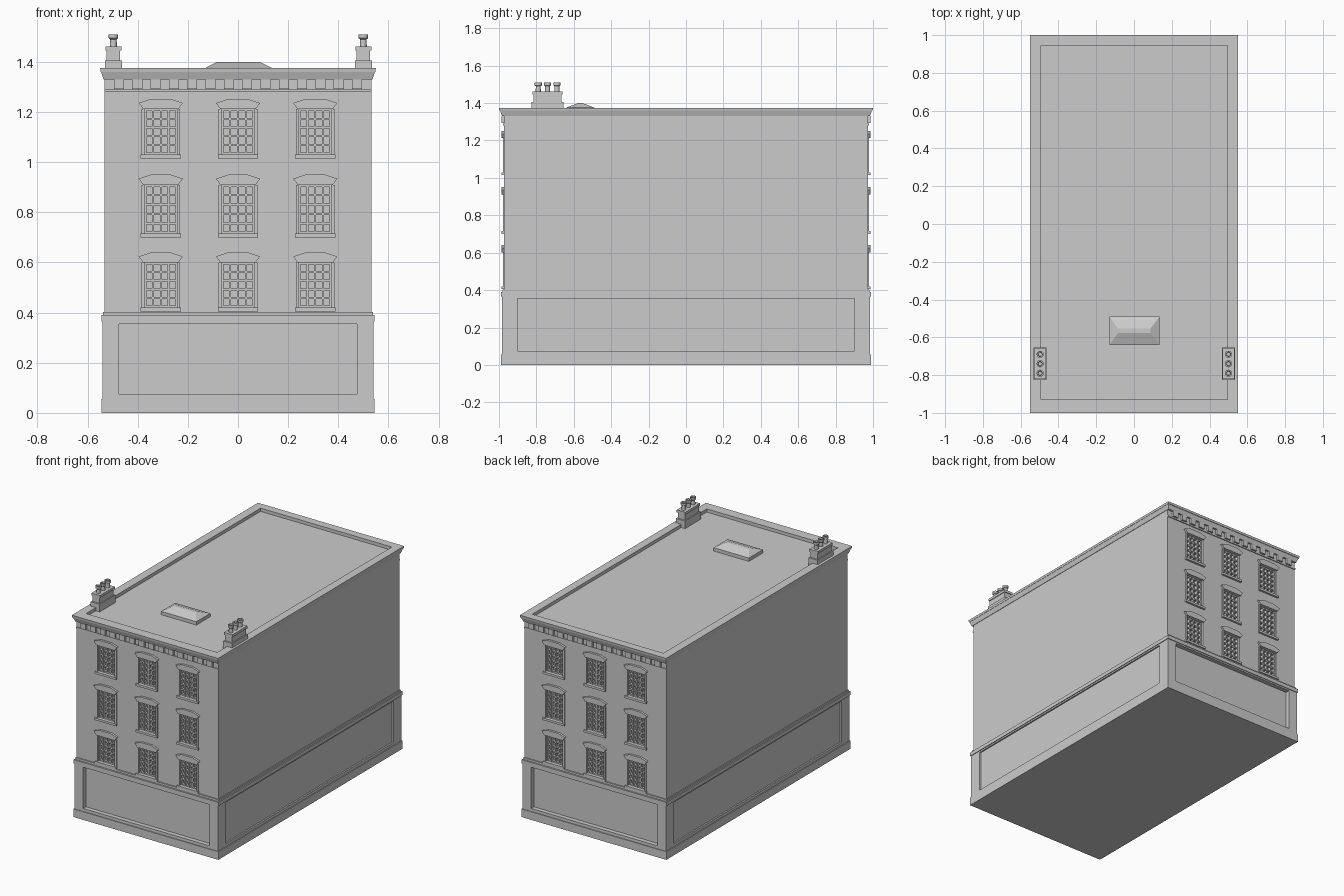
import bpy, bmesh, math
from mathutils import Vector, Matrix

cube = bpy.data.objects.get("Cube")
if cube:
    bpy.data.objects.remove(cube, do_unlink=True)

GREY = (0.6, 0.6, 0.6, 1)
stone = bpy.data.materials.new("plain grey stone")
stone.use_nodes = True
stone.diffuse_color = GREY
bsdf = stone.node_tree.nodes["Principled BSDF"]
bsdf.inputs["Base Color"].default_value = GREY
bsdf.inputs["Roughness"].default_value = 0.8


def finish(name, bm, smooth=False):
    bmesh.ops.recalc_face_normals(bm, faces=bm.faces)
    mesh = bpy.data.meshes.new(name)
    bm.to_mesh(mesh)
    bm.free()
    mesh.materials.append(stone)
    obj = bpy.data.objects.new(name, mesh)
    bpy.context.collection.objects.link(obj)
    if smooth:
        bpy.ops.object.select_all(action="DESELECT")
        obj.select_set(True)
        bpy.context.view_layer.objects.active = obj
        bpy.ops.object.shade_smooth_by_angle(angle=math.radians(40))
    return obj


def add_box(bm, x0, x1, y0, y1, z0, z1, flare=0):
    """Box whose top can spread outwards by flare."""
    centre = Vector((x0 + x1, y0 + y1, z0 + z1)) / 2
    size = Vector((x1 - x0, y1 - y0, z1 - z0))
    verts = bmesh.ops.create_cube(bm, size=1)["verts"]
    for v in verts:
        top = flare if v.co.z > 0 else 0
        spread = Vector((math.copysign(top, v.co.x), math.copysign(top, v.co.y), 0))
        v.co = centre + v.co * size + spread


def add_prism(bm, outline, y0, y1):
    """Outline in x and z, extended along y."""
    face = bm.faces.new([bm.verts.new((x, y0, z)) for x, z in outline])
    new = bmesh.ops.extrude_face_region(bm, geom=[face])["geom"]
    moved = [g for g in new if isinstance(g, bmesh.types.BMVert)]
    bmesh.ops.translate(bm, verts=moved, vec=(0, y1 - y0, 0))


def cut(bm, axis, places):
    for place in places:
        normal = Vector((0, 0, 0))
        normal[axis] = 1
        bmesh.ops.bisect_plane(bm, geom=bm.verts[:] + bm.edges[:] + bm.faces[:],
                               plane_co=normal * place, plane_no=normal)


def recess(bm, chosen, depth):
    """Push every chosen face inwards, keeping its side walls."""
    bm.normal_update()
    faces = [f for f in bm.faces if chosen(f.calc_center_median(), f.normal)]
    for f in bmesh.ops.extrude_discrete_faces(bm, faces=faces)["faces"]:
        f.normal_update()
        bmesh.ops.translate(bm, verts=f.verts[:], vec=f.normal * -depth)


# Ground floor with a shallow sunken panel on each side
bm = bmesh.new()
add_box(bm, -.54, .54, -.985, .985, 0, .37)
cut(bm, 0, (-.475, .475))
cut(bm, 1, (-.9, .9))
cut(bm, 2, (.075, .355))
mid = lambda c: .075 < c.z < .355
recess(bm, lambda c, n: abs(n.y) > .9 and mid(c) and abs(c.x) < .47, .03)
recess(bm, lambda c, n: abs(n.x) > .9 and abs(c.x) > .53 and mid(c) and abs(c.y) < .89, .01)
finish("ground_floor", bm)

bm = bmesh.new()
add_box(bm, -.545, .545, -.99, .99, 0, .055)
finish("plinth", bm)

bm = bmesh.new()
add_box(bm, -.545, .545, -.99, .99, .365, .39)
add_box(bm, -.538, .538, -.98, .98, .385, .403)
finish("string_course", bm)

# Upper walls with window openings at the front and back
COLUMNS = (-.308, 0, .308)
FLOORS = ((.42, .6), (.715, .91), (1.03, 1.212))
HALF = .066
WALL = .972
bm = bmesh.new()
add_box(bm, -.533, .533, -WALL, WALL, .39, 1.34)
cut(bm, 0, [c + s * HALF for c in COLUMNS for s in (-1, 1)])
cut(bm, 2, [z for floor in FLOORS for z in floor])
recess(bm, lambda c, n: abs(n.y) > .9
       and any(abs(c.x - x) < HALF for x in COLUMNS)
       and any(a < c.z < b for a, b in FLOORS), .03)
finish("upper_walls", bm)


# Window joinery, surrounds and eaves blocks, repeated on both ends
def facade(side):
    bars, trims, lintels, blocks = (bmesh.new() for _ in range(4))
    for x in COLUMNS:
        for low, high in FLOORS:
            for i in range(5):
                bx = x - HALF + .004 + i * (2 * HALF - .008) / 4
                add_box(bars, bx - .004, bx + .004, -WALL + .008, -WALL + .031, low, high)
            for i in range(6):
                bz = low + .004 + i * (high - low - .008) / 5
                add_box(bars, x - HALF, x + HALF, -WALL + .01, -WALL + .031, bz - .004, bz + .004)
            for s in (-1, 1):
                jamb = x + s * (HALF + .005)
                add_box(trims, jamb - .006, jamb + .006, -WALL - .006, -WALL + .01, low, high)
            add_box(trims, x - .08, x + .08, -WALL - .014, -WALL + .01, low - .015, low)
            outline = [(x - .07, high), (x + .07, high), (x + .088, high + .024),
                       (x + .04, high + .04), (x - .04, high + .04), (x - .088, high + .024)]
            add_prism(lintels, outline, -WALL - .014, -WALL + .01)
    for i in range(14):
        x = -.475 + i * .95 / 13
        add_box(blocks, x - .02, x + .02, -WALL - .014, -WALL + .01, 1.293, 1.33)
    add_box(blocks, -.533, .533, -WALL - .006, -WALL + .01, 1.28, 1.29)
    end = "front" if side == 0 else "back"
    for part, mesh in (("window_bars", bars), ("window_trim", trims),
                       ("lintels", lintels), ("eaves_blocks", blocks)):
        mesh.transform(Matrix.Rotation(side * math.pi, 4, "Z"))
        finish(end + "_" + part, mesh)


facade(0)
facade(1)

# Flared cornice and parapet around a sunken roof
bm = bmesh.new()
add_box(bm, -.536, .536, -.984, .984, 1.33, 1.365, .012)
add_box(bm, -.548, .548, -.998, .998, 1.36, 1.375, .002)
cut(bm, 0, (-.492, .495))
cut(bm, 1, (-.93, .945))
recess(bm, lambda c, n: n.z > .9 and c.z > 1.37 and abs(c.x) < .4 and abs(c.y) < .9, .022)
# Drop the hidden lower deck so that the roof surface stays clear
hidden = [f for f in bm.faces if abs(f.normal.z) > .9 and abs(f.calc_center_median().x) < .4
          and abs(f.calc_center_median().y) < .9 and 1.355 < f.calc_center_median().z < 1.37
          and abs(f.calc_center_median().z - 1.353) > .004]
bmesh.ops.delete(bm, geom=hidden, context="FACES_ONLY")
finish("cornice_and_roof", bm)

# Hipped skylight
bm = bmesh.new()
add_box(bm, -.13, .135, -.64, -.49, 1.35, 1.376)
add_box(bm, -.13, .135, -.64, -.49, 1.376, 1.4)
for v in bm.verts:
    if v.co.z > 1.39:
        v.co.x *= .65
        v.co.y = -.565 + (v.co.y + .565) * .15
finish("skylight", bm)


# Chimney stacks, each with three hollow pots
def lathe(bm, profile, centre):
    verts = [bm.verts.new((centre[0] + r, centre[1], z)) for r, z in profile]
    edges = [bm.edges.new(pair) for pair in zip(verts, verts[1:])]
    bmesh.ops.spin(bm, geom=verts + edges, cent=(*centre, 0), axis=(0, 0, 1),
                   angle=math.tau, steps=12, use_merge=True)


POT = [(.014, 1.455), (.013, 1.49), (.019, 1.495), (.019, 1.51), (.012, 1.51), (.01, 1.465), (.001, 1.465)]
for side, x in (("right", -.497), ("left", .5)):
    bm = bmesh.new()
    add_box(bm, x - .034, x + .034, -.825, -.655, 1.35, 1.405)
    add_box(bm, x - .027, x + .027, -.815, -.665, 1.4, 1.45)
    add_box(bm, x - .032, x + .032, -.82, -.66, 1.445, 1.462)
    finish(side + "_chimney_stack", bm)
    bm = bmesh.new()
    for y in (-.79, -.74, -.69):
        lathe(bm, POT, (x, y))
    finish(side + "_chimney_pots", bm, smooth=True)
